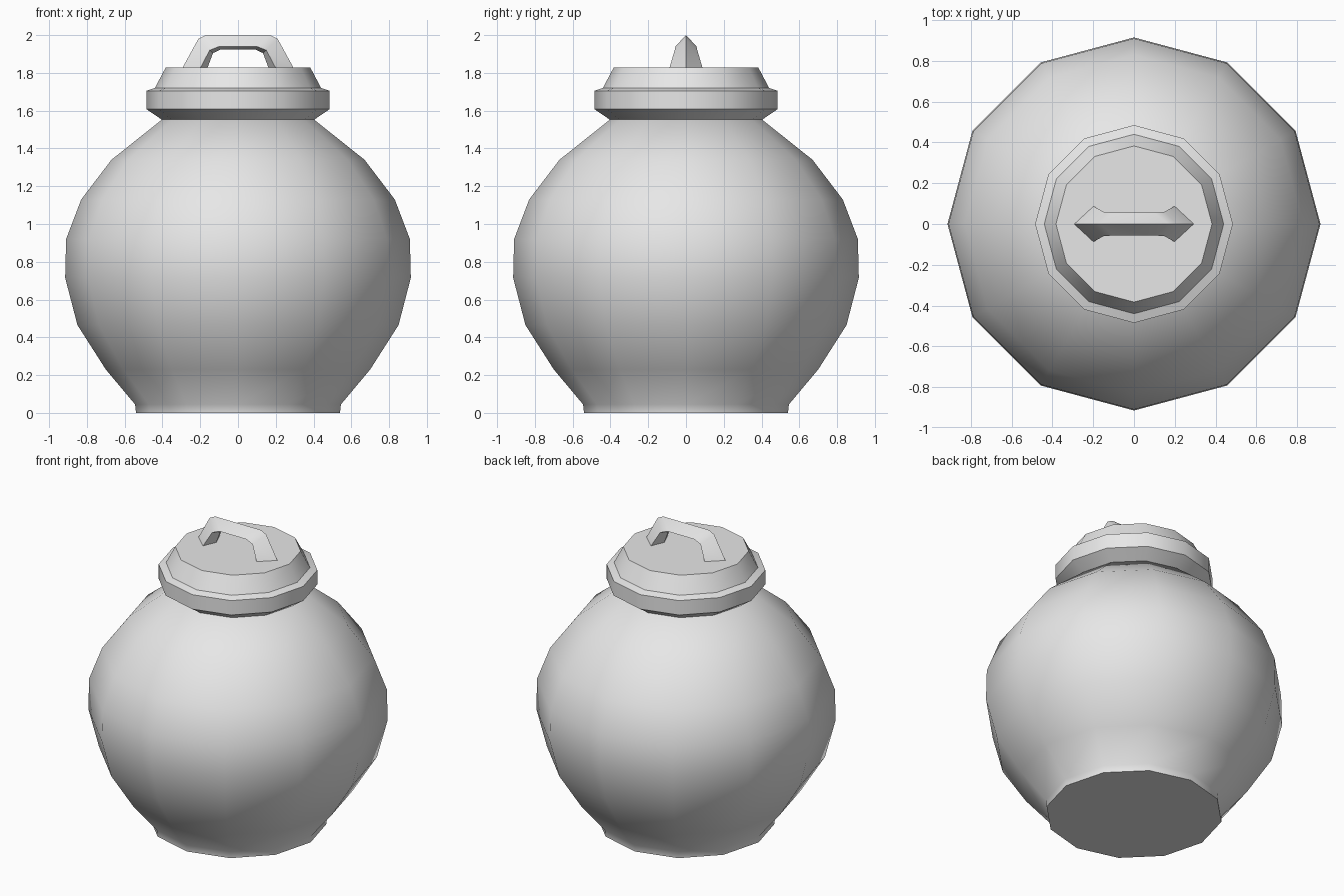
import bpy, bmesh, math

cube = bpy.data.objects.get("Cube")
if cube:
    bpy.data.objects.remove(cube)

SIDES = 12

clay = bpy.data.materials.new("pale_grey")
clay.use_nodes = True
GREY = (0.8, 0.8, 0.8, 1)
clay.diffuse_color = GREY
clay.node_tree.nodes["Principled BSDF"].inputs["Base Color"].default_value = GREY


def finish(name, bm, angle):
    """Turn a bmesh into a smooth shaded object with sharp creases."""
    bmesh.ops.recalc_face_normals(bm, faces=bm.faces)
    mesh = bpy.data.meshes.new(name)
    bm.to_mesh(mesh)
    bm.free()
    mesh.materials.append(clay)
    obj = bpy.data.objects.new(name, mesh)
    bpy.context.collection.objects.link(obj)
    bpy.ops.object.select_all(action='DESELECT')
    obj.select_set(True)
    bpy.context.view_layer.objects.active = obj
    bpy.ops.object.shade_smooth_by_angle(angle=math.radians(angle))
    return obj


def skin(bm, loops, ):
    """Bridge closed loops of points and cap both ends."""
    rings = [[bm.verts.new(p) for p in loop] for loop in loops]
    n = len(rings[0])
    for a, b in zip(rings, rings[1:]):
        for i in range(n):
            j = (i + 1) % n
            bm.faces.new((a[i], a[j], b[j], b[i]))
    bm.faces.new(rings[0])
    bm.faces.new(rings[-1])


def lathe(name, profile, angle):
    bm = bmesh.new()
    turns = [math.tau * i / SIDES for i in range(SIDES)]
    skin(bm, [[(r * math.cos(t), r * math.sin(t), z) for t in turns]
              for r, z in profile])
    return finish(name, bm, angle)


# Rounded pot
lathe("jar_body", [
    (0.54, 0), (0.545, 0.045), (0.70, 0.23), (0.85, 0.465), (0.915, 0.715),
    (0.91, 0.92), (0.83, 1.13), (0.67, 1.34), (0.40, 1.555)], 45)

# Stepped lid
lathe("lid", [
    (0.40, 1.55), (0.485, 1.608), (0.485, 1.705), (0.44, 1.72),
    (0.383, 1.828)], 35)

# Handle: kite sections as outer ridge (x, z), side (x, half width, z), inner ridge (x, z)
half = [
    ((0.295, 1.825), (0.20, 0.088, 1.825), (0.162, 1.825)),
    ((0.21, 1.98), (0.15, 0.06, 1.92), (0.132, 1.905)),
    ((0.17, 2.0), (0.10, 0.056, 1.94), (0.09, 1.925)),
]


def section(station, s):
    (ox, oz), (mx, w, mz), (ix, iz) = station
    return [(s * ox, 0, oz), (s * mx, w, mz), (s * ix, 0, iz), (s * mx, -w, mz)]


bm = bmesh.new()
skin(bm, [section(st, -1) for st in half] + [section(st, 1) for st in reversed(half)])
finish("lid_handle", bm, 40)
